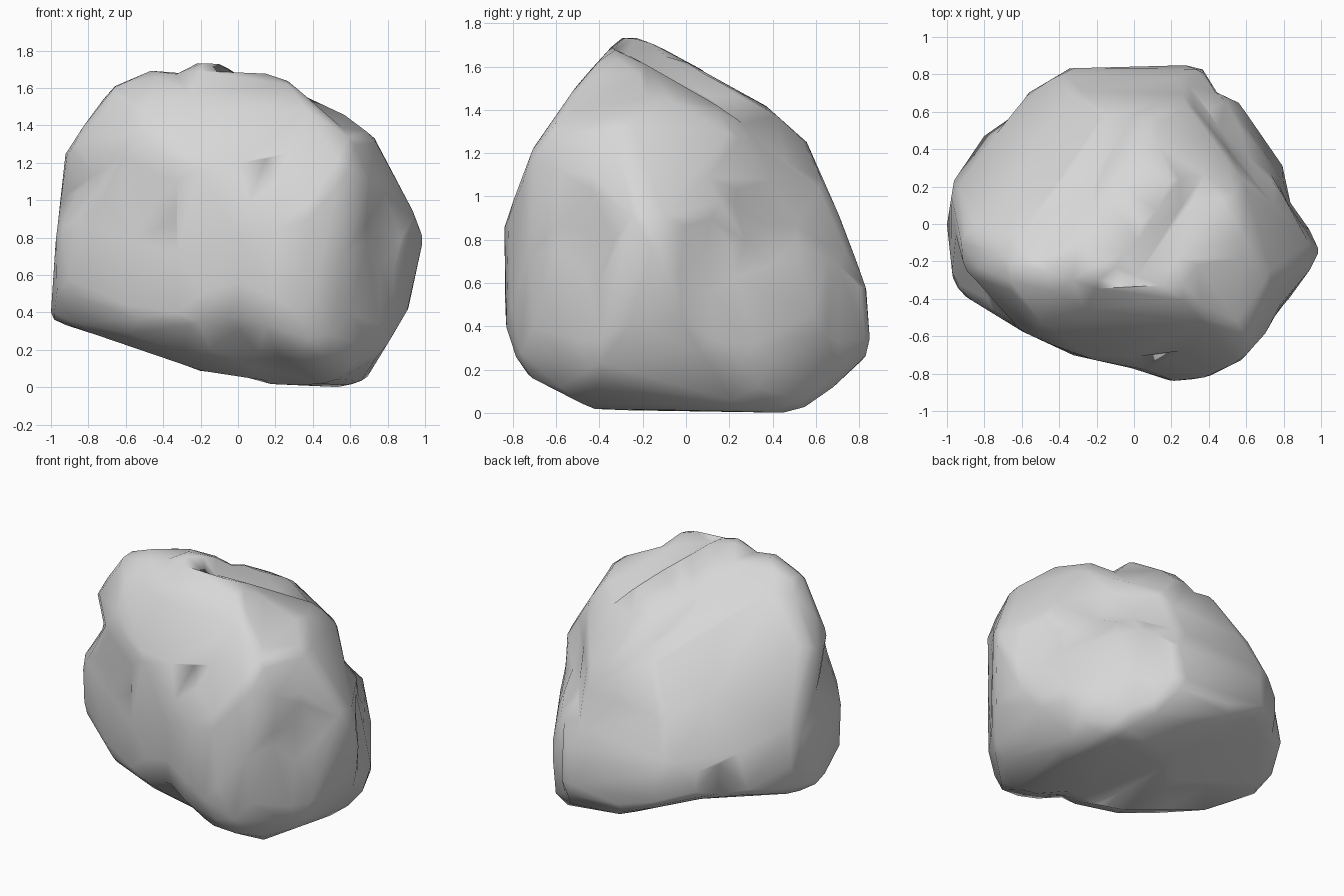
import bpy, bmesh, math
from mathutils import Vector

cube = bpy.data.objects.get("Cube")
if cube:
    bpy.data.objects.remove(cube, do_unlink=True)

CENTRE = Vector((0, 0, .8))
MIDDLE = .875

# Contours of the boulder, each a closed loop in its own cutting plane
FRONT = [(-1, .36), (-.97, .8), (-.92, 1.26), (-.67, 1.61), (-.43, 1.71), (-.32, 1.66),
         (-.23, 1.75), (.27, 1.67), (.38, 1.54), (.58, 1.45), (.73, 1.34), (.86, 1.08),
         (1, .82), (.91, .42), (.68, .04), (.6, 0), (.17, .02), (0, .07), (-.2, .09), (-.5, .2)]
SIDE = [(-.85, .86), (-.71, 1.21), (-.51, 1.5), (-.29, 1.75), (-.1, 1.69), (.08, 1.6),
        (.14, 1.53), (.3, 1.48), (.55, 1.26), (.7, .92), (.83, .58), (.85, .28), (.68, .12),
        (.52, 0), (-.45, .02), (-.66, .06), (-.78, .25), (-.85, .46)]
TOP = [(-1, 0), (-.96, .26), (-.8, .49), (-.65, .56), (-.58, .69), (-.35, .83), (.37, .85),
       (.43, .69), (.55, .66), (.8, .3), (.83, .1), (.91, .03), (1, -.13), (.9, -.35), (.75, -.47),
       (.75, -.53), (.57, -.73), (.38, -.82), (.2, -.84), (0, -.77), (-.32, -.7), (-.6, -.57),
       (-.91, -.38), (-.97, -.3)]
FRONT_DIAGONAL = [(-.89, .49), (-.73, .72), (-.48, .83), (-.2, .77), (-.03, .65), (.04, .69),
                  (.33, .58), (.61, .31), (.67, .03), (.77, -.01), (.83, -.34), (.83, -.61),
                  (.78, -.74), (.68, -.86), (.04, -1.09), (-.11, -1), (-.33, -.83), (-.55, -.71),
                  (-.77, -.55), (-.97, -.21), (-.96, .1), (-.82, .28)]
BACK_DIAGONAL = [(-.03, .9), (.36, .83), (.48, .71), (.52, .76), (.73, .61), (.89, .21),
                 (.87, .11), (.96, -.08), (.97, -.44), (.83, -.71), (.63, -.76), (.09, -.79),
                 (-.41, -.89), (-.76, -.83), (-.81, -.78), (-.84, -.5), (-.78, -.11),
                 (-.74, .24), (-.43, .71), (-.13, .78)]
LOW_DIAGONAL = [(-.06, .69), (.24, .61), (.33, .48), (.44, .48), (.7, .16), (.88, -.18),
                (.93, -.43), (.89, -.63), (.76, -.78), (.35, -.83), (-.06, -.87), (-.36, -.84),
                (-.42, -.79), (-.53, -.82), (-.81, -.79), (-.9, -.5), (-.91, .19), (-.76, .53),
                (-.53, .63), (-.28, .66), (-.17, .6)]

# Contour, heading and tilt in degrees, height of its origin
CUTS = [(FRONT, 0, 0, 0), (SIDE, 90, 0, 0), (TOP, 0, 90, 0),
        (FRONT_DIAGONAL, 35, 25, MIDDLE), (BACK_DIAGONAL, 215, 25, MIDDLE),
        (LOW_DIAGONAL, 145, -25, MIDDLE)]

# Hollows: position, reach, depth
DENTS = [((.42, .42, 1.45), .16, .07), ((.88, .08, .75), .13, .05), ((.7, .42, .88), .15, .06),
         ((0, -.7, .3), .16, .07), ((-.45, -.6, 1), .15, .03), ((.78, -.45, .85), .13, .04),
         ((.2, -.65, 1.06), .17, .05)]


def plane_axes(heading, tilt):
    """Right and up directions of a cutting plane."""
    h, t = math.radians(heading), math.radians(tilt)
    right = Vector((math.cos(h), math.sin(h), 0))
    ahead = Vector((-math.sin(h), math.cos(h), 0))
    return right, ahead * math.sin(t) + Vector((0, 0, math.cos(t)))


def make_cut(points, heading, tilt, height):
    """Axes of the plane and contour edges measured from the boulder centre."""
    right, up = plane_axes(heading, tilt)
    offset = CENTRE - Vector((0, 0, height))
    origin = Vector((offset.dot(right), offset.dot(up)))
    loop = [Vector(p) - origin for p in points]
    return right, up, [(loop[i - 1], loop[i]) for i in range(len(loop))]


def cut_distance(cut, direction):
    """Distance along direction to the wall extruded from a contour."""
    right, up, edges = cut
    d = Vector((direction.dot(right), direction.dot(up)))
    best = math.inf
    for start, end in edges:
        edge = end - start
        det = d.cross(edge)
        if abs(det) < 1e-9:
            continue
        t, s = start.cross(edge) / det, start.cross(d) / det
        if t > 0 and -1e-6 <= s <= 1 + 1e-6:
            best = min(best, t)
    return best


def rounded_distance(d):
    """Distance to a rounded block that softens the corners."""
    power = 2.5
    total = sum(abs(v / size) ** power for v, size in zip(d, (1.08, .94, .98)))
    return total ** (-1 / power)


# Boulder body, carved from a ball by every contour
cuts = [make_cut(*c) for c in CUTS]
bm = bmesh.new()
bmesh.ops.create_icosphere(bm, subdivisions=6, radius=1)
for v in bm.verts:
    d = v.co.normalized()
    v.co = CENTRE + d * min([cut_distance(c, d) for c in cuts] + [rounded_distance(d)])
for _ in range(5):
    bmesh.ops.smooth_vert(bm, verts=bm.verts, factor=.5, use_axis_x=True, use_axis_y=True, use_axis_z=True)
for v in bm.verts:
    d = (v.co - CENTRE).normalized()
    v.co += d * (.004 - sum(depth * math.exp(-((v.co - Vector(p)).length / size) ** 2)
                            for p, size, depth in DENTS))

mesh = bpy.data.meshes.new("boulder")
bm.to_mesh(mesh)
bm.free()
boulder = bpy.data.objects.new("boulder", mesh)
bpy.context.collection.objects.link(boulder)

# Broad chipped facets
facets = boulder.modifiers.new("facets", 'DECIMATE')
facets.ratio = .025

# Grey stone
stone = bpy.data.materials.new("grey stone")
stone.use_nodes = True
colour = (.68, .68, .68, 1)
stone.diffuse_color = colour
shader = next(n for n in stone.node_tree.nodes if n.type == 'BSDF_PRINCIPLED')
shader.inputs["Base Color"].default_value = colour
shader.inputs["Roughness"].default_value = .9
mesh.materials.append(stone)

for polygon in mesh.polygons:
    polygon.use_smooth = True
